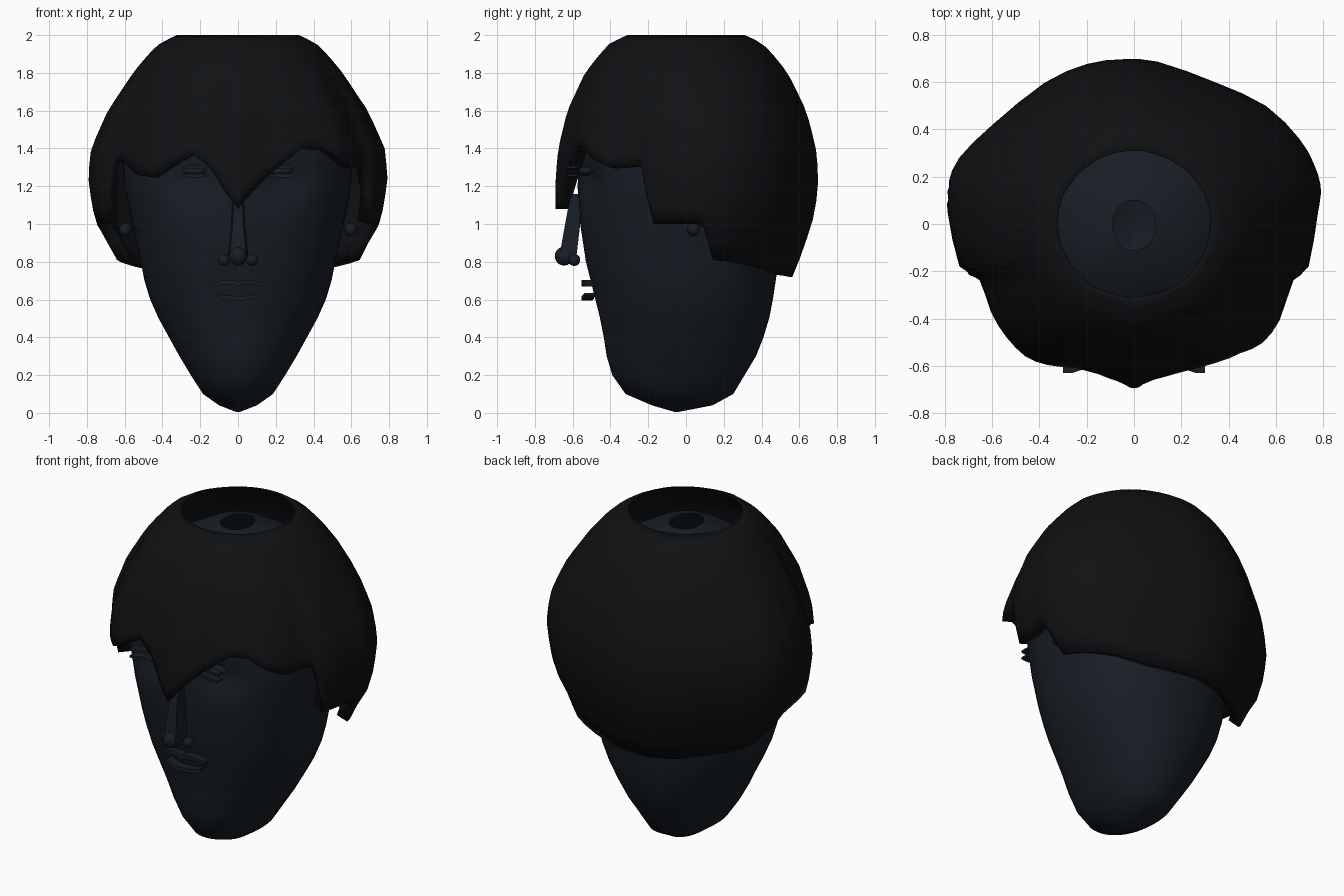
import bpy, bmesh, math
from mathutils import Vector

if "Cube" in bpy.data.objects:
    bpy.data.objects.remove(bpy.data.objects["Cube"])


def material(name, rgb):
    m = bpy.data.materials.new(name)
    m.diffuse_color = (*rgb, 1)
    m.use_nodes = True
    m.node_tree.nodes["Principled BSDF"].inputs["Base Color"].default_value = m.diffuse_color
    return m


SKIN = material("skin", (0.009, 0.013, 0.019))
HAIR = material("hair", (0.005, 0.0055, 0.0065))


def lerp(table, z):
    # piecewise linear lookup: rows start with z, the rest is interpolated
    for a, b in zip(table, table[1:]):
        if z <= b[0]:
            t = max(0, (z - a[0]) / (b[0] - a[0]))
            return [p + (q - p) * t for p, q in zip(a[1:], b[1:])]
    return list(table[-1][1:])


def make(name, verts, faces, mat, angle=40):
    me = bpy.data.meshes.new(name)
    me.from_pydata(verts, [], faces)
    me.materials.append(mat)
    ob = bpy.data.objects.new(name, me)
    bpy.context.collection.objects.link(ob)
    return smooth(ob, angle)


def smooth(ob, angle=40):
    bpy.ops.object.select_all(action='DESELECT')
    ob.select_set(True)
    bpy.context.view_layer.objects.active = ob
    bpy.ops.object.shade_smooth_by_angle(angle=math.radians(angle))
    return ob


def grid_faces(n, rows):
    return [(r * n + i, r * n + (i + 1) % n, (r + 1) * n + (i + 1) % n, (r + 1) * n + i)
            for r in range(rows - 1) for i in range(n)]


def ball(name, loc, r, scale=(1, 1, 1)):
    bpy.ops.mesh.primitive_uv_sphere_add(segments=16, ring_count=10, radius=r, location=loc)
    ob = bpy.context.object
    ob.name = name
    ob.scale = scale
    ob.data.materials.append(SKIN)
    return smooth(ob)


def strip(name, pts, w, h, mat=SKIN):
    # rectangular bar swept along a path, thinner at the ends
    verts = []
    for k, (x, y, z) in enumerate(pts):
        hh = h * (0.6 if k in (0, len(pts) - 1) else 1)
        verts += [(x, y - w, z - hh), (x, y + w, z - hh), (x, y + w, z + hh), (x, y - w, z + hh)]
    faces = grid_faces(4, len(pts))
    faces += [(3, 2, 1, 0), tuple(range(len(verts) - 4, len(verts)))]
    return make(name, verts, faces, mat, 30)


# Head: rings of z, half width, front y, back y; the crown stays open
PROFILE = [(0.005, 0.01, -0.06, -0.04), (0.04, 0.10, -0.18, 0.14), (0.10, 0.185, -0.32, 0.25),
           (0.2, 0.25, -0.39, 0.31), (0.3, 0.31, -0.42, 0.37), (0.4, 0.365, -0.435, 0.41),
           (0.5, 0.42, -0.455, 0.44), (0.6, 0.465, -0.48, 0.46), (0.7, 0.495, -0.505, 0.475),
           (0.8, 0.515, -0.53, 0.49), (1.0, 0.56, -0.56, 0.53), (1.2, 0.60, -0.575, 0.57),
           (1.4, 0.61, -0.56, 0.58), (1.55, 0.57, -0.52, 0.54), (1.7, 0.47, -0.45, 0.47),
           (1.82, 0.34, -0.34, 0.34), (1.9, 0.20, -0.21, 0.20), (1.93, 0.09, -0.11, 0.10)]
N = 64
levels = sorted({p[0] for p in PROFILE} | {0.9, 1.1, 1.15, 1.25, 1.3})
verts = []
for z in levels:
    hx, f, b = lerp(PROFILE, z)
    for i in range(N):
        a = 2 * math.pi * i / N
        c, s = math.cos(a), math.sin(a)
        e = 0.92
        x = hx * math.copysign(abs(c) ** e, c)
        y = (f + b) / 2 + (b - f) / 2 * math.copysign(abs(s) ** e, s)
        if s < 0:   # eye sockets
            y += 0.055 * math.exp(-((abs(x) - 0.25) / 0.12) ** 2 - ((z - 1.22) / 0.09) ** 2)
        verts.append((x, y, z))
make("head", verts, grid_faces(N, len(levels)) + [tuple(reversed(range(N)))], SKIN)

# Hair: outline at its widest (x, y) with the height of the cut edge
EDGE = [(0, -.69, 1.08), (.08, -.66, 1.17), (.2, -.63, 1.29), (.36, -.60, 1.41), (.46, -.56, 1.41),
        (.55, -.51, 1.35), (.62, -.41, 1.30), (.68, -.24, 1.31), (.74, -.18, 1.0), (.78, .05, 1.0),
        (.79, .1, .98), (.79, .17, .81), (.76, .26, .80), (.70, .36, .785), (.56, .5, .76),
        (.35, .60, .73), (.1, .69, .72), (-.05, .70, .72), (-.2, .68, .72), (-.38, .6, .73),
        (-.6, .42, .76), (-.74, .28, .79), (-.785, .18, .81), (-.79, .1, .98), (-.79, .05, 1.0),
        (-.74, -.18, 1.0), (-.66, -.24, 1.33), (-.61, -.38, 1.33), (-.54, -.48, 1.26),
        (-.46, -.56, 1.25), (-.37, -.60, 1.30), (-.25, -.62, 1.37), (-.15, -.64, 1.3),
        (-.07, -.665, 1.17)]
# z, sideways scale, depth scale
SWELL = [(0.7, .80, .79), (0.8, .81, .85), (0.9, .87, .90), (1.0, .945, .95), (1.1, .975, .98),
         (1.25, 1, 1), (1.4, .98, .98), (1.6, .87, .91), (1.8, .705, .775), (1.9, .60, .66),
         (1.96, .52, .58), (2.0, .41, .45)]
cols = []
for i, q in enumerate(EDGE):       # round the outline with in-between points
    p, r, s = EDGE[i - 1], EDGE[(i + 1) % len(EDGE)], EDGE[(i + 2) % len(EDGE)]
    mid = [(9 * (q[k] + r[k]) - p[k] - s[k]) / 16 for k in (0, 1)]
    cols += [q, (*mid, (q[2] + r[2]) / 2)]
n, rows = len(cols), 18
verts = []
for r in range(rows):
    t = 1 - (1 - r / (rows - 1)) ** 1.4
    for x, y, zb in cols:
        z = zb + (2.0 - zb) * t
        sx, sy = lerp(SWELL, z)
        if y < -0.6 and z < 1.25:
            sx = sy = 1
        k = 0.85 * max(0, (z - 1.5) / 0.5)      # the outline grows rounder upward
        m = 1 - k + k / math.hypot(x / .79, y / .69)
        verts.append((x * sx * m, y * sy * m, z))
hair = make("hair", verts, grid_faces(n, rows), HAIR, 50)
group = hair.vertex_groups.new(name="thick")
for v in hair.data.vertices:
    group.add([v.index], min(1, max(0.05, (1.95 - v.co.z) / 0.35)), 'REPLACE')
mod = hair.modifiers.new("thickness", 'SOLIDIFY')
mod.thickness = 0.07
mod.offset = -1
mod.vertex_group = "thick"

# Nose: tapered bridge and tip
bridge = []
for z, w, yf, yb in ((1.16, 0.028, -0.61, -0.56), (1.0, 0.036, -0.64, -0.56), (0.83, 0.055, -0.67, -0.58)):
    bridge += [(-w, yb, z), (w, yb, z), (w * .8, yf, z), (-w * .8, yf, z)]
make("nose_bridge", bridge, grid_faces(4, 3) + [(0, 1, 2, 3), (11, 10, 9, 8)], SKIN, 30)
ball("nose_tip", (0, -0.645, 0.83), 0.05)

# Mirrored features
for side, sg in (("left", -1), ("right", 1)):
    ball(side + "_nostril", (sg * 0.075, -0.592, 0.81), 0.032)
    ball(side + "_ear_stud", (sg * 0.595, 0.04, 0.97), 0.034)
    ball(side + "_eye", (sg * 0.23, -0.53, 1.28), 0.05, (1.2, 0.8, 0.5))
    for lid, z in (("upper", 1.30), ("lower", 1.257)):
        xs = [sg * x for x in (0.165, 0.20, 0.26, 0.30)][::sg]
        strip(f"{side}_{lid}_eyelid", [(x, -0.585 - 0.02 * (abs(x) > 0.21), z) for x in xs], 0.025, 0.010)

# Lips: curved bars following the face
UPPER = [(-.14, .675), (-.08, .69), (-.03, .692), (0, .682), (.03, .692), (.08, .69), (.14, .675)]
LOWER = [(-.115, .628), (-.08, .613), (-.03, .608), (.03, .608), (.08, .613), (.115, .628)]
for name, pts in (("upper_lip", UPPER), ("lower_lip", LOWER)):
    strip(name, [(x, -0.525 + 1.2 * x * x, z) for x, z in pts], 0.028, 0.012)
